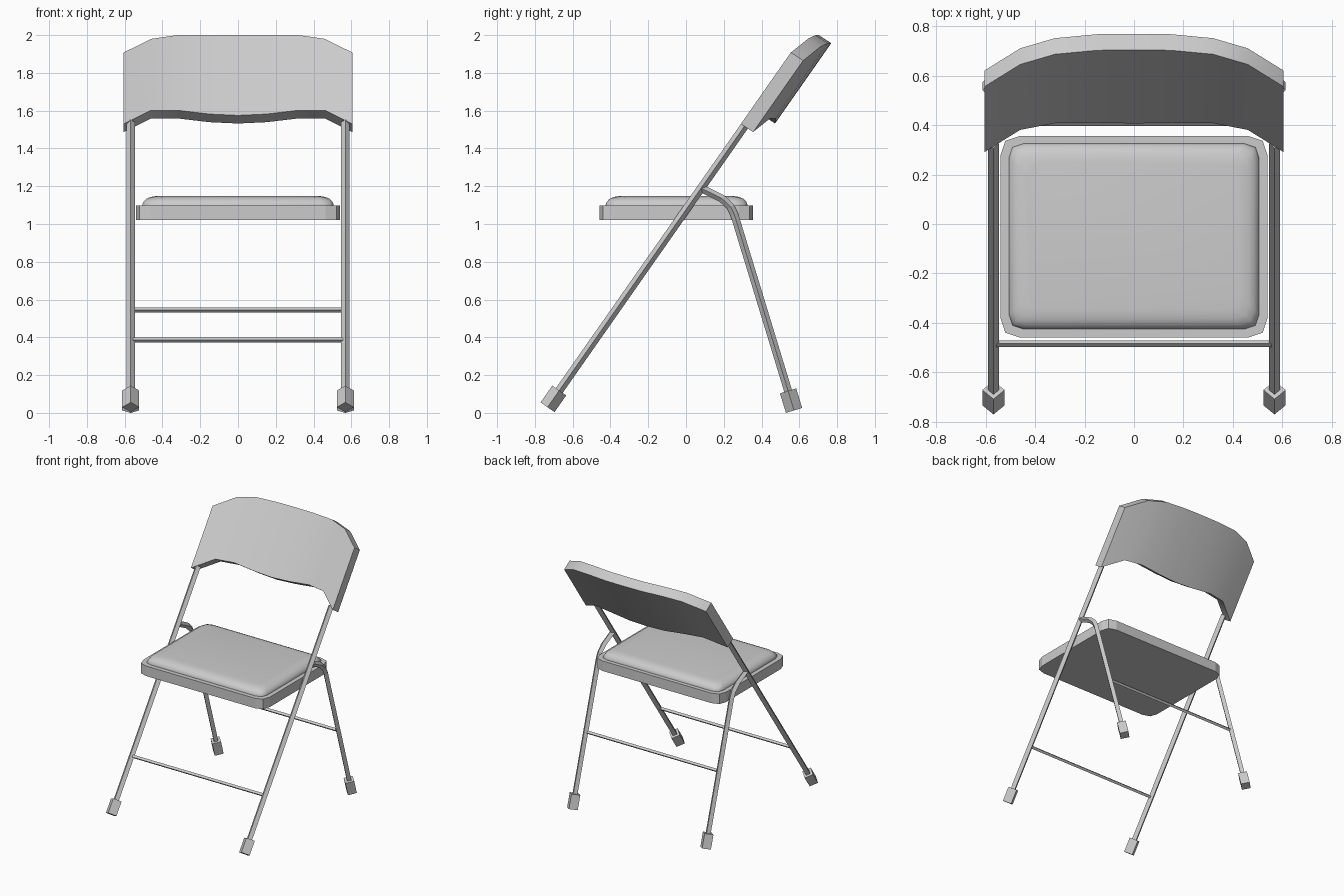
import bpy, bmesh, math
from mathutils import Vector

if "Cube" in bpy.data.objects:
    bpy.data.objects.remove(bpy.data.objects["Cube"], do_unlink=True)

GREY = (0.6, 0.6, 0.6, 1)
grey = bpy.data.materials.new("plain grey")
grey.use_nodes = True
grey.diffuse_color = GREY
grey.node_tree.nodes["Principled BSDF"].inputs["Base Color"].default_value = GREY


def loft(name, rings, smooth=None):
    """Skin a list of closed rings and cap both ends."""
    bm = bmesh.new()
    loops = [[bm.verts.new(p) for p in ring] for ring in rings]
    for a, b in zip(loops, loops[1:]):
        for i in range(len(a)):
            j = (i + 1) % len(a)
            bm.faces.new((a[i], a[j], b[j], b[i]))
    bm.faces.new(loops[0])
    bm.faces.new(loops[-1])
    bmesh.ops.recalc_face_normals(bm, faces=bm.faces)
    mesh = bpy.data.meshes.new(name)
    bm.to_mesh(mesh)
    bm.free()
    mesh.materials.append(grey)
    obj = bpy.data.objects.new(name, mesh)
    bpy.context.collection.objects.link(obj)
    if smooth:
        bpy.ops.object.select_all(action='DESELECT')
        obj.select_set(True)
        bpy.context.view_layer.objects.active = obj
        bpy.ops.object.shade_smooth_by_angle(angle=math.radians(smooth))
    return obj


def bar(name, x, path, r):
    """Sweep a diamond section along a (y, z) path at a fixed x."""
    pts = [Vector(p) for p in path]
    side, rings = Vector((r, 0, 0)), []
    for i, p in enumerate(pts):
        before = (p - pts[i - 1]).normalized() if i else None
        after = (pts[i + 1] - p).normalized() if i < len(pts) - 1 else None
        d = ((before or after) + (after or before)).normalized()
        n = Vector((0, -d.y, d.x)) * r
        c = Vector((x, p.x, p.y))
        rings.append([c + side, c + n, c - side, c - n])
    return loft(name, rings)


def rung(name, half, y, z, r):
    section = [(y + r, z), (y, z + r), (y - r, z), (y, z - r)]
    return loft(name, [[(x, *p) for p in section] for x in (-half, half)])


def slab_ring(x, y0, y1, z, cut):
    """Rectangle with two-step clipped corners."""
    cy, hy = (y0 + y1) / 2, (y1 - y0) / 2
    corner = [(x, hy - cut), (x - cut * .25, hy - cut * .25), (x - cut, hy)]
    quads = (corner + [(-a, b) for a, b in corner[::-1]]
             + [(-a, -b) for a, b in corner] + [(a, -b) for a, b in corner[::-1]])
    return [(a, cy + b, z) for a, b in quads]


# Legs and feet
SLOPE = 0.70
front_foot, front_top = (-0.733, 0.03), (0.325, 1.54)
rear_path = [(0.572, 0.013), (0.256, 1.05), (0.236, 1.092), (0.19, 1.135), (0.08, 1.19)]
for label, x in (("left", 0.568), ("right", -0.568)):
    bar(f"{label}_front_leg", x, [front_foot, front_top], 0.022)
    bar(f"{label}_rear_leg", x, rear_path, 0.021)
    for end, a, b in (("front", front_foot, front_top), ("rear", *rear_path[:2])):
        a, b = Vector(a), Vector(b)
        bar(f"{label}_{end}_foot", x, [a, a + (b - a).normalized() * 0.108], 0.045)

# Cross rungs
rung("front_rung", 0.56, -0.484, 0.386, 0.013)
rung("rear_rung", 0.55, 0.41, 0.545, 0.013)

# Seat pan and padded cushion
loft("seat_pan", [slab_ring(0.539, -0.458, 0.355, z, 0.075) for z in (1.02, 1.097)])
pad = ((0, 1.09), (0, 1.103), (0.006, 1.118), (0.02, 1.133), (0.042, 1.143), (0.075, 1.148))
loft("seat_cushion",
     [slab_ring(0.506 - i, -0.425 + i, 0.325 - i, z, 0.06) for i, z in pad], 50)

# Curved backrest: x, top y, top z, bottom z of its front face
half = [(0.605, 0.555, 1.908, 1.53), (0.46, 0.645, 1.98, 1.602),
        (0.32, 0.686, 2.0, 1.602), (0.15, 0.702, 2.0, 1.582)]
stations = half + [(0, 0.704, 2.0, 1.575)] + [(-s[0], *s[1:]) for s in half[::-1]]
thick = Vector((0, 0.065, -0.043))
rings = []
for x, y, top, bottom in stations:
    t = Vector((x, y, top))
    b = Vector((x, y - (top - bottom) * SLOPE, bottom))
    rings.append([t, b, b + thick, t + thick])
loft("backrest", rings, 40)
